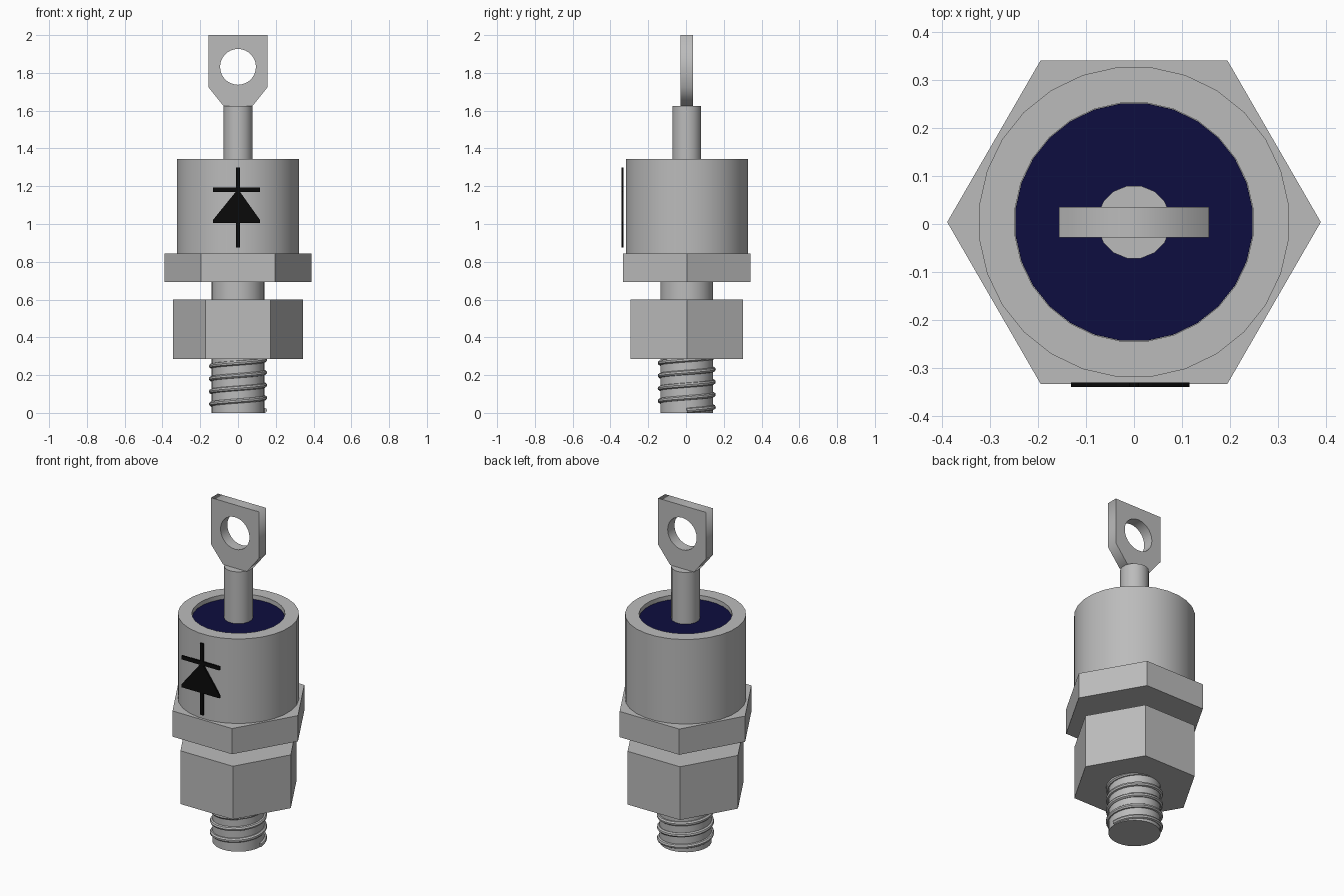
import bpy, bmesh
from math import pi, cos, sin, tau

cube = bpy.data.objects.get("Cube")
if cube:
    bpy.data.objects.remove(cube, do_unlink=True)

Y0 = 0.004  # main axis offset


def material(name, rgb):
    m = bpy.data.materials.new(name)
    m.use_nodes = True
    m.diffuse_color = (*rgb, 1)
    m.node_tree.nodes["Principled BSDF"].inputs["Base Color"].default_value = (*rgb, 1)
    return m


metal = material("grey metal", (0.5, 0.5, 0.5))
navy = material("navy insulator", (0.004, 0.004, 0.05))
black = material("black marking", (0.003, 0.003, 0.003))


def add_object(name, mesh, mat, smooth=False):
    ob = bpy.data.objects.new(name, mesh)
    bpy.context.collection.objects.link(ob)
    mesh.materials.clear()
    mesh.materials.append(mat)
    if smooth:
        bpy.ops.object.select_all(action="DESELECT")
        ob.select_set(True)
        bpy.context.view_layer.objects.active = ob
        bpy.ops.object.shade_smooth_by_angle(angle=pi / 5)
    return ob


def lathe(name, profile, sides, mat, smooth=True, phase=0.0):
    """Revolve (radius, height) points; a zero radius closes to a point."""
    bm = bmesh.new()
    rings = []
    for r, z in profile:
        if r == 0:
            rings.append([bm.verts.new((0, Y0, z))] * sides)
        else:
            angles = [tau * (i + phase) / sides for i in range(sides)]
            rings.append([bm.verts.new((r * cos(a), Y0 + r * sin(a), z)) for a in angles])
    for low, high in zip(rings, rings[1:]):
        for i in range(sides):
            j = (i + 1) % sides
            bm.faces.new(dict.fromkeys((low[i], low[j], high[j], high[i])))
    # merge the flat fans into clean caps
    bmesh.ops.dissolve_limit(bm, angle_limit=0.01, verts=bm.verts[:], edges=bm.edges[:])
    bmesh.ops.recalc_face_normals(bm, faces=bm.faces[:])
    mesh = bpy.data.meshes.new(name)
    bm.to_mesh(mesh)
    bm.free()
    return add_object(name, mesh, mat, smooth)


def prism(name, radius, bottom, top, sides, mat, smooth=True, phase=0.0):
    return lathe(name, [(0, bottom), (radius, bottom), (radius, top), (0, top)],
                 sides, mat, smooth, phase)


def curve_mesh(name, loops, cyclic, mat, smooth=False, **settings):
    """Make a mesh from poly splines."""
    cu = bpy.data.curves.new(name, "CURVE")
    for key, value in settings.items():
        setattr(cu, key, value)
    for pts in loops:
        sp = cu.splines.new("POLY")
        sp.points.add(len(pts) - 1)
        for p, co in zip(sp.points, pts):
            p.co = (*co, 1)
        sp.use_cyclic_u = cyclic
    tmp = bpy.data.objects.new(name + " curve", cu)
    bpy.context.collection.objects.link(tmp)
    bpy.context.view_layer.update()
    deps = bpy.context.evaluated_depsgraph_get()
    mesh = bpy.data.meshes.new_from_object(tmp.evaluated_get(deps))
    bpy.data.objects.remove(tmp, do_unlink=True)
    bpy.data.curves.remove(cu)
    mesh.name = name
    return add_object(name, mesh, mat, smooth)


def upright_plate(name, loops, y, half_depth, mat):
    """Filled outline in the x-z plane with thickness along y."""
    loops = [[(x, z, 0) for x, z in pts] for pts in loops]
    ob = curve_mesh(name, loops, True, mat, dimensions="2D", fill_mode="BOTH",
                    extrude=half_depth)
    ob.rotation_euler.x = pi / 2
    ob.location.y = y
    return ob


# Threaded stud, clamping nut and hexagonal flange
prism("stud", 0.14, 0, 0.72, 28, metal)
prism("nut", 0.343, 0.285, 0.6, 6, metal, smooth=False)
prism("hex_flange", 0.39, 0.693, 0.845, 6, metal, smooth=False)

# Helical thread ridge, ending inside the nut
pitch, turn_steps, turns = 0.067, 28, 4.5
helix = []
for i in range(int(turns * turn_steps)):
    a = tau * i / turn_steps
    helix.append((0.141 * cos(a), Y0 + 0.141 * sin(a), 0.013 + pitch * a / tau))
curve_mesh("thread", [helix], False, metal, True, dimensions="3D",
           bevel_depth=0.013, bevel_resolution=2, use_fill_caps=True)

# Cup-shaped body with a recessed insulator
lathe("body", [(0, 0.845), (0.325, 0.845), (0.325, 1.345), (0.25, 1.345),
               (0.25, 1.31), (0, 1.31)], 28, metal, phase=0.5)
prism("insulator", 0.249, 1.3, 1.32, 28, navy, phase=0.5)

# Terminal post and flat lug with a hole
prism("terminal_post", 0.077, 1.31, 1.626, 16, metal, phase=0.5)
half = [(0.078, 1.626), (0.157, 1.725), (0.157, 2.0)]
outline = half + [(-x, z) for x, z in reversed(half)]
hole = [(0.095 * cos(tau * i / 28), 1.832 + 0.095 * sin(tau * i / 28)) for i in range(28)]
upright_plate("terminal_lug", [outline, hole], Y0, 0.032, metal)


# Polarity marking: stem, crossbar and triangle
def box(x0, x1, z0, z1):
    return [(x0, z0), (x1, z0), (x1, z1), (x0, z1)]


mark_y = -0.336
for part, shape in (("stem", box(-0.01, 0.01, 0.875, 1.298)),
                    ("crossbar", box(-0.132, 0.116, 1.17, 1.192)),
                    ("triangle", [(-0.132, 1.005), (0.116, 1.005), (0.116, 1.022),
                                  (0, 1.185), (-0.132, 1.022)])):
    upright_plate("marking_" + part, [shape], mark_y, 0.0048, black)
